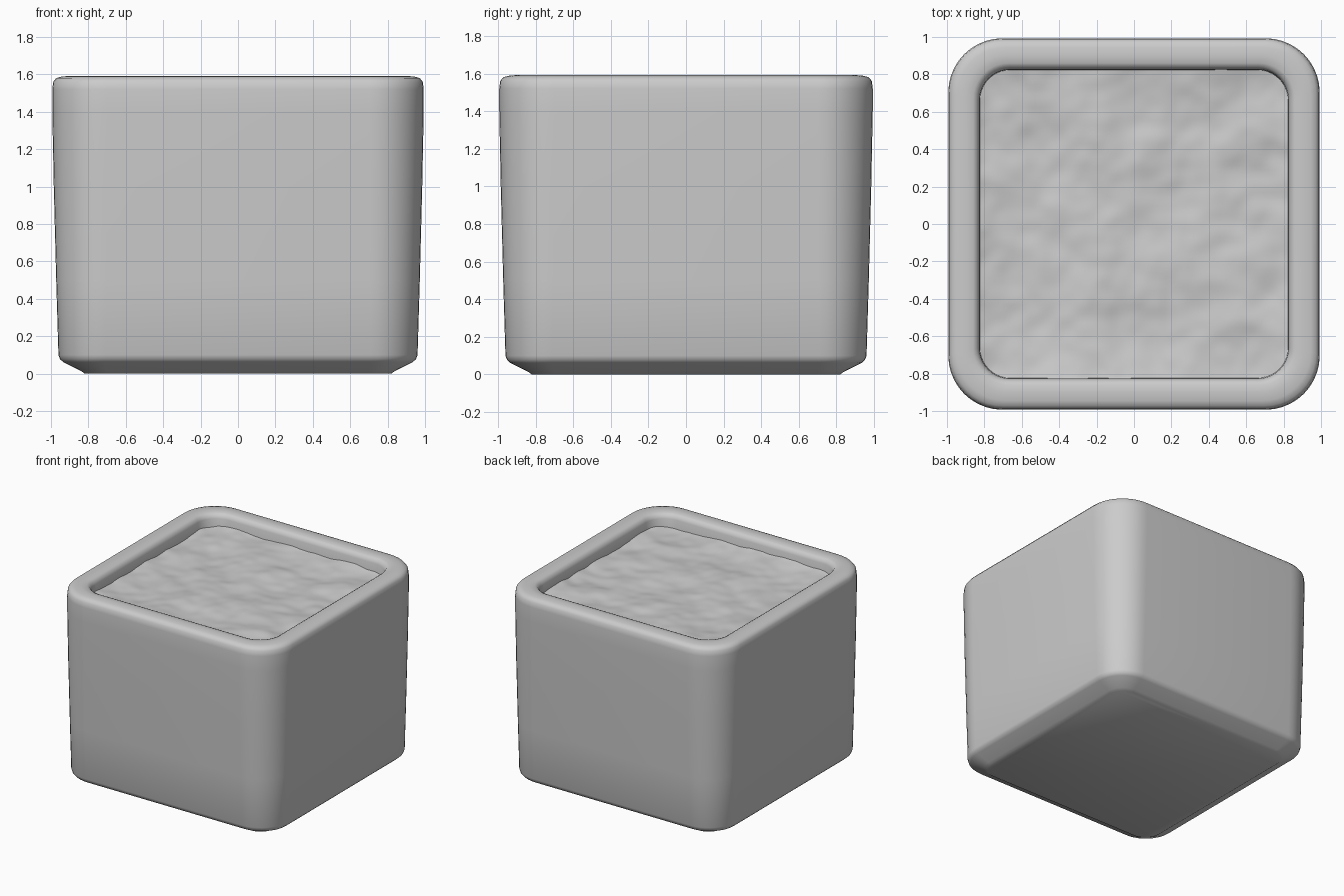
import bpy, bmesh, math
from mathutils import Vector, noise

if "Cube" in bpy.data.objects:
    bpy.data.objects.remove(bpy.data.objects["Cube"])


def rounded_square(half, radius, z, steps=10):
    """Ring of points around a square with rounded corners."""
    pts = []
    for k in range(4):
        a0 = k * math.pi / 2
        mid = a0 + math.pi / 4
        c = (half - radius) * math.sqrt(2)
        for i in range(steps + 1):
            a = a0 + i / steps * math.pi / 2
            pts.append((c * math.cos(mid) + radius * math.cos(a),
                        c * math.sin(mid) + radius * math.sin(a), z))
    return pts


def finish(bm, name, angle):
    bmesh.ops.recalc_face_normals(bm, faces=bm.faces)
    me = bpy.data.meshes.new(name)
    bm.to_mesh(me)
    bm.free()
    ob = bpy.data.objects.new(name, me)
    bpy.context.collection.objects.link(ob)
    bpy.ops.object.select_all(action='DESELECT')
    ob.select_set(True)
    bpy.context.view_layer.objects.active = ob
    bpy.ops.object.shade_smooth_by_angle(angle=math.radians(angle))
    return ob


# Planter pot: (half width, corner radius, z) from base, up the wall, over the rim, inside
profile = [
    (0.82, 0.13, 0.0), (0.84, 0.14, 0.015), (0.935, 0.22, 0.062), (0.952, 0.24, 0.078),
    (0.96, 0.25, 0.10), (0.972, 0.265, 0.5), (0.985, 0.28, 1.0), (0.993, 0.29, 1.40),
    (0.993, 0.29, 1.52), (0.988, 0.285, 1.56), (0.972, 0.275, 1.58), (0.945, 0.26, 1.588),
    (0.90, 0.22, 1.592), (0.86, 0.19, 1.588), (0.84, 0.175, 1.578), (0.827, 0.165, 1.55),
    (0.82, 0.16, 1.40),
]
bm = bmesh.new()
rings = [[bm.verts.new(p) for p in rounded_square(*row)] for row in profile]
for lo, hi in zip(rings, rings[1:]):
    n = len(lo)
    for i in range(n):
        j = (i + 1) % n
        bm.faces.new((lo[i], lo[j], hi[j], hi[i]))
bm.faces.new(rings[0])
bm.faces.new(rings[-1])
finish(bm, "planter_pot", 50)

# Soil: lumpy sheet rising slightly where it meets the wall, edges tucked in
bm = bmesh.new()
bmesh.ops.create_grid(bm, x_segments=70, y_segments=70, size=0.84)
for v in bm.verts:
    p = Vector((v.co.x, v.co.y, 3.7))
    edge = max(abs(v.co.x), abs(v.co.y)) / 0.84
    v.co.z = (1.472 + 0.022 * noise.noise(p * 2.2) + 0.016 * noise.noise(p * 5.0)
              + 0.007 * noise.noise(p * 11.0) + 0.02 * edge ** 12)
finish(bm, "soil", 60)
